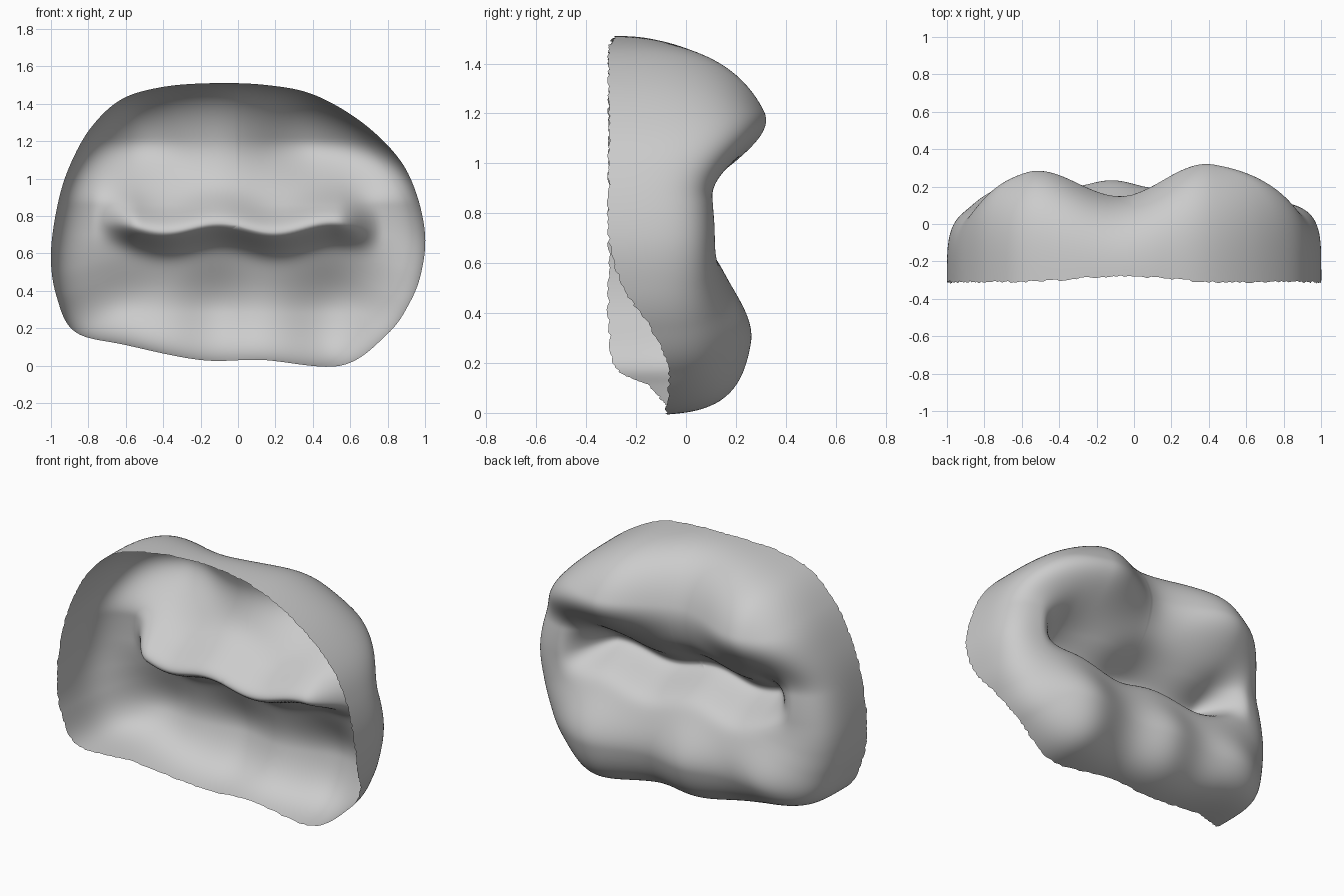
import bpy, bmesh, math, random
from mathutils import Vector

random.seed(4)
cube = bpy.data.objects.get("Cube")
if cube:
    bpy.data.objects.remove(cube)

FRONT, MID_Z = -0.32, 0.75
RINGS, STEPS = 80, 14

# Rim of the open shell: x, y, z
RIM = [(-.13, -.28, 1.51), (-.4, -.3, 1.49), (-.62, -.31, 1.425), (-.78, -.31, 1.28),
       (-.89, -.31, 1.09), (-.96, -.31, .88), (-1, -.31, .6), (-.97, -.31, .37),
       (-.87, -.28, .18), (-.6, -.15, .11), (-.2, -.08, .03), (.13, -.06, .03),
       (.55, -.08, 0), (.8, -.07, .17), (.92, -.14, .34), (.98, -.25, .5),
       (1, -.31, .7), (.95, -.31, .93), (.85, -.31, 1.12), (.65, -.31, 1.31),
       (.4, -.31, 1.45), (.15, -.29, 1.5)]


def smooth(t):
    t = max(0.0, min(1.0, t))
    return t * t * (3 - 2 * t)


def bump(t):
    return math.exp(-t * t)


def depth(x, z):
    """Back surface: two-lobed upper roll, three-lobed lower roll, groove."""
    middle = .09 + .1 * x * x
    upper = .18 + (.21 if x > 0 else .18) * smooth(abs(x + .08) / .5)
    lower = (.185 + .07 * bump((x + .12) / .2)
             + .1 * bump((x - .52) / .24) + .06 * bump((x + .65) / .24))
    y = middle + (upper - middle) * smooth((z - .86) / .35)
    y += (lower - middle) * smooth((.7 - z) / .42)
    # Wavy groove, gentle above and steep below
    off = z - (.735 + .025 * math.cos(math.tau * (x + .1) / .6) + .03 * x * x)
    fade = 1 - smooth((abs(x) - .53) / .25)
    return y - .24 * fade * bump(off / (.13 if off > 0 else .085))


def spline(a, b, c, d, t):
    return (2 * b + (c - a) * t + (2 * a - 5 * b + 4 * c - d) * t ** 2
            + (3 * b - a - 3 * c + d) * t ** 3) / 2


def rim_points():
    pts = [Vector(p) for p in RIM]
    n = len(pts)
    for i in range(n):
        a, b, c, d = (pts[(i + k) % n] for k in (-1, 0, 1, 2))
        for s in range(STEPS):
            yield spline(a, b, c, d, s / STEPS)


# Shell: each rim point sweeps up a rounded wall and over to the middle
bm = bmesh.new()
pole = bm.verts.new((0, depth(0, MID_Z), MID_Z))
columns = []
for p in rim_points():
    # Squarer shoulders at the sides and along the bottom
    power = 3 + (1.7 if p.x > 0 else 1.2) * p.x ** 2 + smooth((.5 - p.z) / .4)
    f0 = max(0, (p.y - FRONT) / (depth(p.x, p.z) - FRONT))
    r0 = (1 - f0 ** power) ** (1 / power)
    start = math.atan2(f0, r0)
    column = []
    for k in range(RINGS):
        a = start + (math.pi / 2 - start) * k / RINGS
        size = (math.cos(a) ** power + math.sin(a) ** power) ** (1 / power)
        r, f = math.cos(a) / size, math.sin(a) / size
        x, z = p.x * r / r0, MID_Z + (p.z - MID_Z) * r / r0
        y = FRONT + (depth(x, z) - FRONT) * f
        if k == 0:  # ragged edge
            y += random.uniform(-.006, .006)
        column.append(bm.verts.new((x, y, z)))
    columns.append(column)

for i, col in enumerate(columns):
    nxt = columns[(i + 1) % len(columns)]
    for k in range(RINGS - 1):
        bm.faces.new((col[k], nxt[k], nxt[k + 1], col[k + 1]))
    bm.faces.new((col[-1], nxt[-1], pole))
bmesh.ops.recalc_face_normals(bm, faces=bm.faces)
if pole.link_faces[0].normal.y < 0:
    bmesh.ops.reverse_faces(bm, faces=bm.faces)

mesh = bpy.data.meshes.new("rounded_shell")
bm.to_mesh(mesh)
bm.free()
shell = bpy.data.objects.new("rounded_shell", mesh)
bpy.context.collection.objects.link(shell)

# Plain grey colour
grey = bpy.data.materials.new("light_grey")
grey.use_nodes = True
colour = (.6, .6, .6, 1)
grey.diffuse_color = colour
grey.node_tree.nodes["Principled BSDF"].inputs["Base Color"].default_value = colour
mesh.materials.append(grey)

bpy.context.view_layer.objects.active = shell
shell.select_set(True)
bpy.ops.object.shade_smooth_by_angle(angle=math.radians(60))
